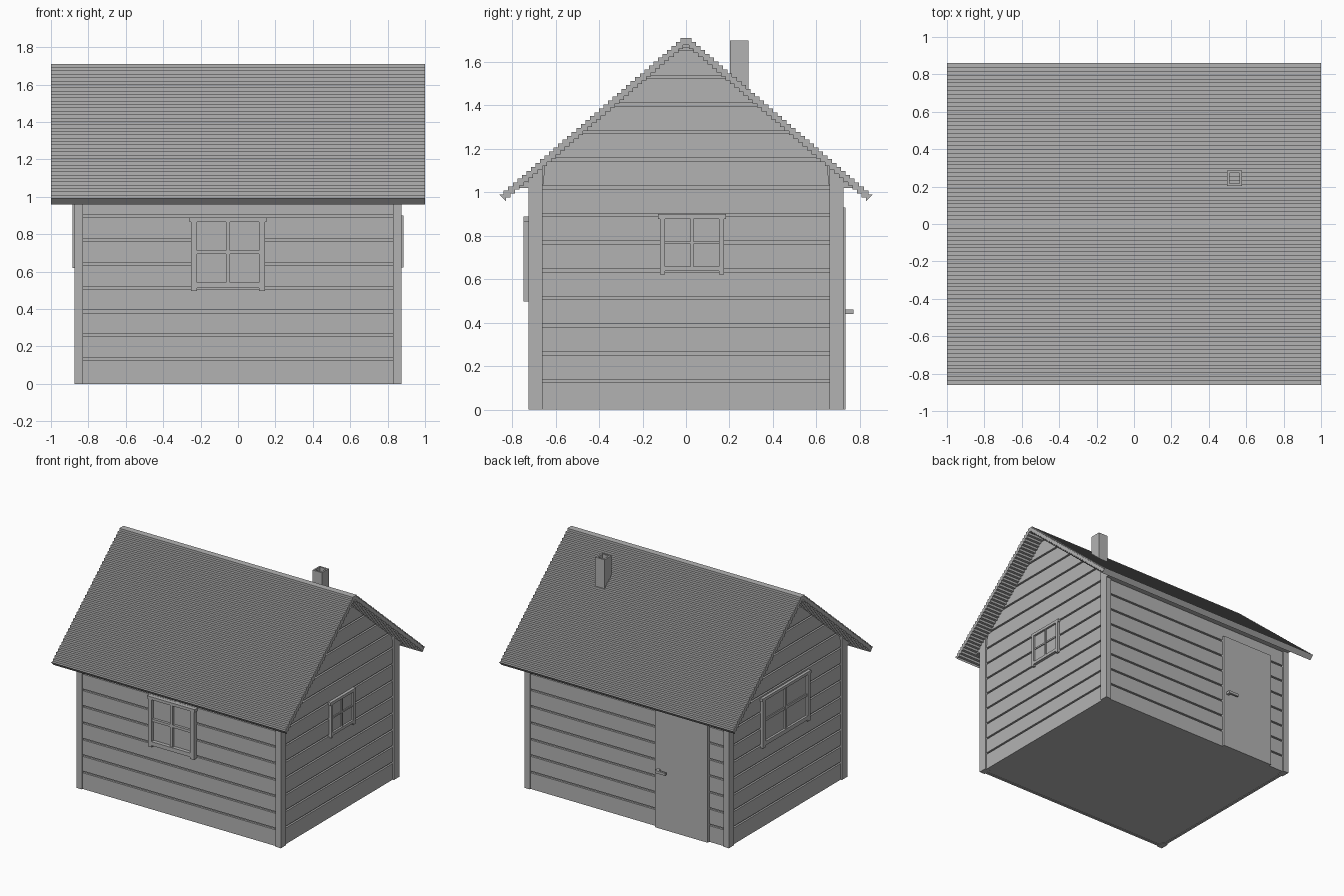
import bpy
import bmesh
from mathutils import Matrix, Vector
from math import radians

cube = bpy.data.objects.get("Cube")
if cube:
    bpy.data.objects.remove(cube, do_unlink=True)

GREY = (0.45, 0.45, 0.45, 1.0)
mat = bpy.data.materials.new("plain grey")
mat.use_nodes = True
mat.diffuse_color = GREY
mat.node_tree.nodes["Principled BSDF"].inputs["Base Color"].default_value = GREY


def finish(name, bm, matrix=None):
    """Turn a bmesh into a flat shaded object."""
    if matrix:
        bm.transform(matrix)
    bmesh.ops.recalc_face_normals(bm, faces=bm.faces)
    mesh = bpy.data.meshes.new(name)
    bm.to_mesh(mesh)
    bm.free()
    mesh.materials.append(mat)
    obj = bpy.data.objects.new(name, mesh)
    bpy.context.collection.objects.link(obj)
    return obj


def box(bm, x, y, z):
    """Box from three (low, high) ranges."""
    size = [r[1] - r[0] for r in (x, y, z)]
    mid = Vector([(r[0] + r[1]) / 2 for r in (x, y, z)])
    bmesh.ops.create_cube(bm, size=1, matrix=Matrix.Translation(mid) @ Matrix.Diagonal((*size, 1)))


def prism(bm, profile, x0, x1):
    """Extrude a (y, z) profile along x."""
    face = bm.faces.new([bm.verts.new((x0, y, z)) for y, z in profile])
    new = bmesh.ops.extrude_face_region(bm, geom=[face])["geom"]
    moved = [v for v in new if isinstance(v, bmesh.types.BMVert)]
    bmesh.ops.translate(bm, verts=moved, vec=(x1 - x0, 0, 0))


# Main dimensions
HX, HY = 0.875, 0.725            # outer corners of the house
FRONT_POST, SIDE_POST = 0.83, 0.66
RIDGE, EAVE_Y, RIDGE_Y = 1.71, 0.86, 0.025
SLOPE, THICK = 0.861, 0.05
PITCH, GAP = 0.1273, 0.0135


def gable_y(z, sink=0.02):
    """Half width of the gable just inside the roof at height z."""
    return max(0.01, RIDGE_Y + (RIDGE - THICK + sink - z) / SLOPE)


# Solid core behind the boards
bm = bmesh.new()
wy = HY - 0.025
side = [(wy, 0.004), (wy, RIDGE - THICK - (wy - RIDGE_Y) * SLOPE + 0.01), (0.02, RIDGE - 0.04)]
prism(bm, side + [(-y, z) for y, z in reversed(side)], 0.025 - HX, HX - 0.025)
finish("wall_core", bm)

# Horizontal boards on all four walls
long_walls, gables = bmesh.new(), bmesh.new()
for k in range(14):
    z0 = max(0, k * PITCH + 0.0115)
    if k == 0:
        z0 = 0
    z1 = min((k + 1) * PITCH - 0.002, RIDGE - 0.03)
    if z0 < 1.0:
        for s in (-1, 1):
            y = sorted((s * (HY - 0.03), s * (HY - 0.01)))
            box(long_walls, (-FRONT_POST, FRONT_POST), y, (z0, min(z1, 1.04)))
    if z1 > z0:
        a, b = (min(SIDE_POST, gable_y(z)) for z in (z0, z1))
        for s in (-1, 1):
            prism(gables, [(-a, z0), (a, z0), (b, z1), (-b, z1)], s * (HX - 0.03), s * (HX - 0.011))
finish("long_wall_boards", long_walls)
finish("gable_boards", gables)

# Corner posts
bm = bmesh.new()
for sx in (-1, 1):
    for sy in (-1, 1):
        post = [(SIDE_POST, 0), (HY, 0), (HY, 1.07), (SIDE_POST, 1.13)]
        prism(bm, [(sy * y, z) for y, z in post], sx * FRONT_POST, sx * HX)
finish("corner_posts", bm)

# Soffit beams under the eaves
bm = bmesh.new()
for s in (-1, 1):
    box(bm, (-HX, HX), sorted((s * 0.69, s * 0.775)), (1.02, 1.045))
finish("eave_beams", bm)

# Stepped roof: a staircase profile with the same staircase underneath
STEPS = 40
dy = (EAVE_Y - RIDGE_Y) / STEPS
dz = dy * SLOPE
half = []
for i in range(STEPS + 1):
    y, z = RIDGE_Y + i * dy, RIDGE - i * dz
    half.append((y, z))
    if i < STEPS:
        half.append((y, z - dz))
outer = [(-y, z) for y, z in reversed(half)] + half
drop = THICK - dz
inner_half = [(y - dy * 0.5, z - drop) for y, z in half[:-1]]
inner = list(reversed(inner_half)) + [(-y, z) for y, z in inner_half]
bm = bmesh.new()
prism(bm, outer + inner, -1, 1)
finish("roof", bm)

# Hollow chimney
bm = bmesh.new()
cx, cy, w = (0.497, 0.577), (0.203, 0.287), 0.013
cz = (1.44, 1.70)
for x in ((cx[0], cx[0] + w), (cx[1] - w, cx[1])):
    box(bm, x, cy, cz)
for y in ((cy[0], cy[0] + w), (cy[1] - w, cy[1])):
    box(bm, (cx[0] + w, cx[1] - w), y, cz)
finish("chimney", bm)


def window(name, u, z, board, bar, wall, proud, angle):
    """Four pane window built facing -y, then turned onto its wall."""
    bm = bmesh.new()
    (u0, u1), (z0, z1) = u, z
    back, face = -wall + 0.03, -wall - proud
    ui, zi = (u0 + board, u1 - board), (z0 + board + 0.014, z1 - 0.022)
    um, zm = sum(ui) / 2, sum(zi) / 2
    box(bm, (u0, ui[0]), (face, back), (z0, zi[1]))
    box(bm, (ui[1], u1), (face, back), (z0, zi[1]))
    box(bm, (u0 - 0.008, u1 + 0.008), (face, back), (zi[1], z1))
    box(bm, ui, (face, back), (z0 + 0.014, zi[0]))
    # crossing bars and glass
    box(bm, (um - bar, um + bar), (face + 0.006, back), zi)
    box(bm, ui, (face + 0.008, back), (zm - bar, zm + bar))
    box(bm, ui, (-wall + 0.006, back), zi)
    finish(name, bm, Matrix.Rotation(radians(angle), 4, "Z"))


window("front_window", (-0.25, 0.144), (0.497, 0.888), 0.031, 0.01, HY, 0.022, 0)
window("left_window", (-0.12, 0.175), (0.623, 0.90), 0.023, 0.006, HX, 0.009, 90)
window("right_window", (-0.32, 0.26), (0.62, 1.005), 0.031, 0.01, HX, 0.011, -90)

# Door on the back wall
bm = bmesh.new()
box(bm, (-0.70, -0.25), (0.70, 0.735), (0, 0.93))
finish("door", bm)

# Door handle: spindle and lever
bm = bmesh.new()
box(bm, (-0.295, -0.272), (0.73, 0.757), (0.44, 0.46))
box(bm, (-0.36, -0.272), (0.755, 0.77), (0.44, 0.46))
finish("door_handle", bm)
